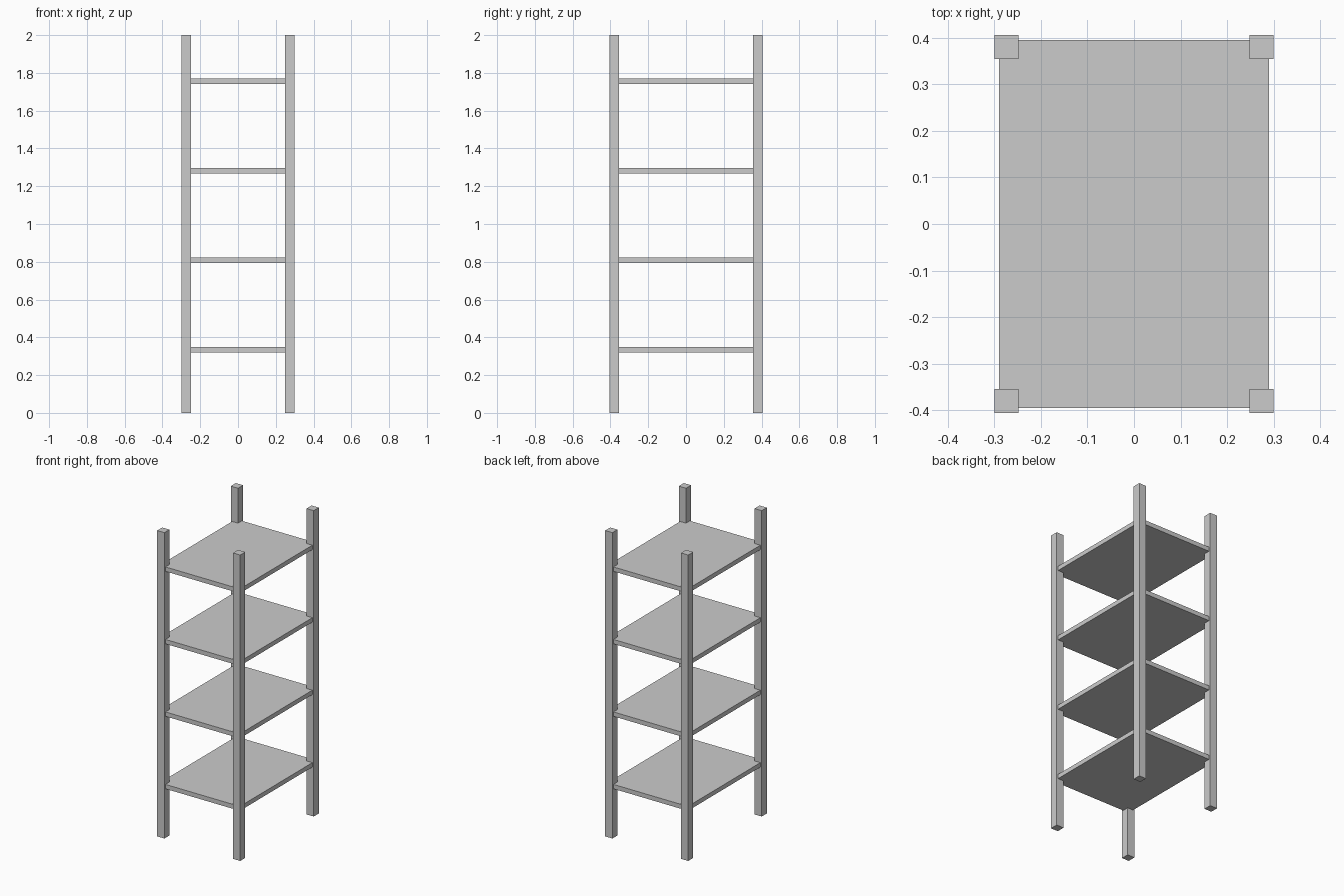
import bpy

if "Cube" in bpy.data.objects:
    bpy.data.objects.remove(bpy.data.objects["Cube"])

def box(name, size, loc):
    bpy.ops.mesh.primitive_cube_add(size=1, location=loc)
    ob = bpy.context.object
    ob.name = name
    ob.scale = size
    bpy.ops.object.transform_apply(location=False, rotation=False, scale=True)
    return ob

HALF_X, HALF_Y, HEIGHT, POST = 0.30, 0.406, 2.0, 0.052

# Four corner posts
for side, sx in (("left", -1), ("right", 1)):
    for end, sy in (("front", -1), ("back", 1)):
        box(f"{end}_{side}_post", (POST, POST, HEIGHT),
            (sx * (HALF_X - POST / 2), sy * (HALF_Y - POST / 2), HEIGHT / 2))

# Four evenly spaced shelves, let into the posts
for i in range(4):
    box(f"shelf_{i + 1}", (0.58, 0.79, 0.029), (0, 0, 0.335 + i * 0.474))
